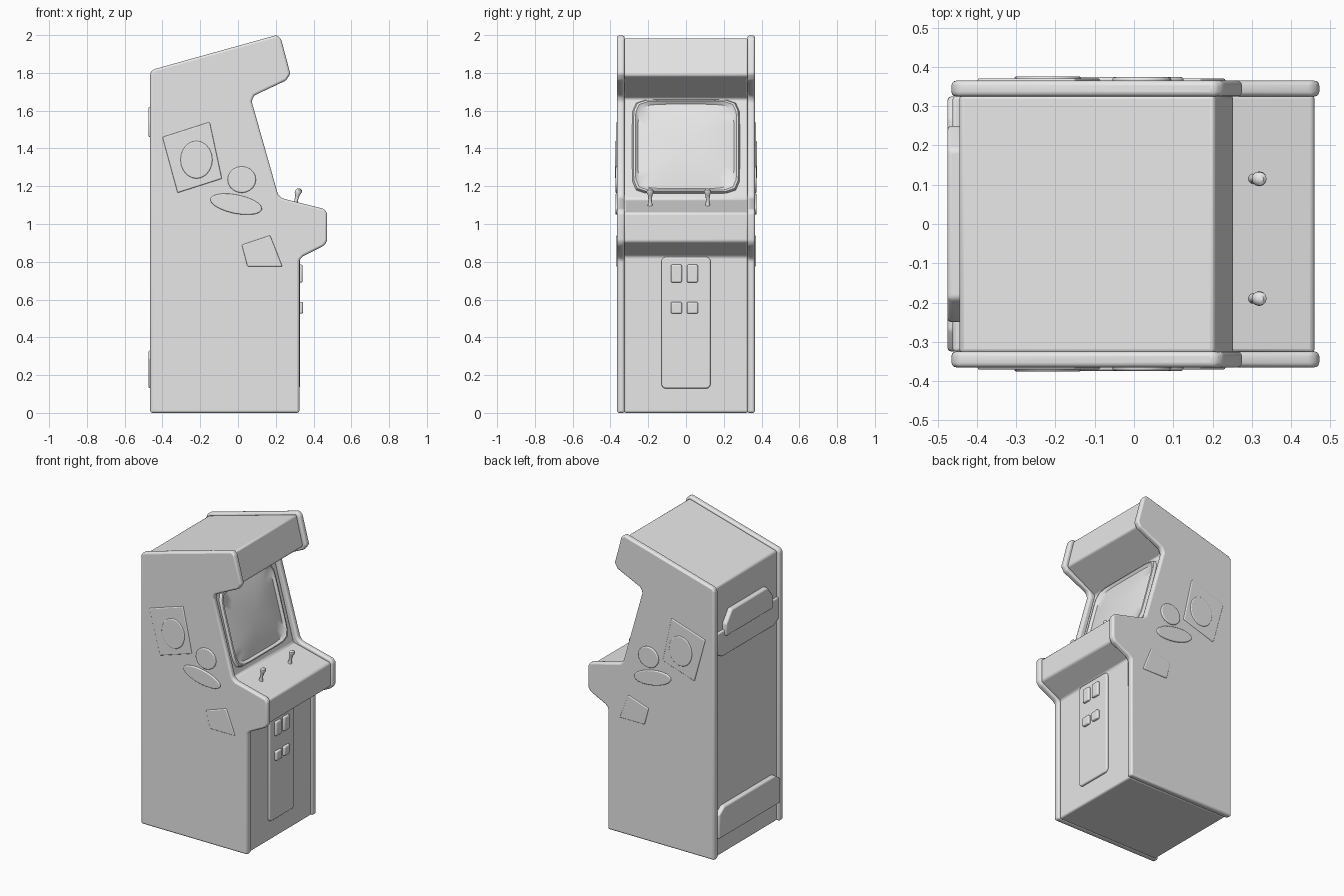
import bpy, bmesh, math
from mathutils import Vector

if "Cube" in bpy.data.objects:
    bpy.data.objects.remove(bpy.data.objects["Cube"])

grey = bpy.data.materials.new("light_grey")
grey.diffuse_color = (0.8, 0.8, 0.8, 1)
grey.use_nodes = True
grey.node_tree.nodes["Principled BSDF"].inputs["Base Color"].default_value = grey.diffuse_color


def finish(name, bm, bevel=0.0, mirror=False, segments=3):
    bmesh.ops.recalc_face_normals(bm, faces=bm.faces)
    me = bpy.data.meshes.new(name)
    bm.to_mesh(me)
    bm.free()
    me.materials.append(grey)
    ob = bpy.data.objects.new(name, me)
    bpy.context.collection.objects.link(ob)
    if bevel:
        b = ob.modifiers.new("bevel", 'BEVEL')
        b.width, b.segments = bevel, segments
        b.limit_method, b.angle_limit = 'ANGLE', math.radians(25)
    if mirror:
        m = ob.modifiers.new("mirror", 'MIRROR')
        m.use_axis = (False, True, False)
    bpy.ops.object.select_all(action='DESELECT')
    bpy.context.view_layer.objects.active = ob
    ob.select_set(True)
    bpy.ops.object.shade_smooth_by_angle(angle=math.radians(40))
    return ob


def prism(name, pts, lo, hi, bevel=0.0, mirror=False, along='y'):
    """Outline in (x, z) extruded along y, or in (y, z) extruded along x."""
    bm = bmesh.new()
    place = (lambda a, b, d: (a, d, b)) if along == 'y' else (lambda a, b, d: (d, a, b))
    rings = [[bm.verts.new(place(a, b, d)) for a, b in pts] for d in (lo, hi)]
    bm.faces.new(rings[0])
    bm.faces.new(rings[1])
    n = len(pts)
    for i in range(n):
        j = (i + 1) % n
        bm.faces.new((rings[0][i], rings[0][j], rings[1][j], rings[1][i]))
    return finish(name, bm, bevel, mirror)


def rect(a0, a1, b0, b1):
    return [(a0, b0), (a1, b0), (a1, b1), (a0, b1)]


def oval(cx, cz, rx, rz, tilt=0.0, n=20):
    out = []
    for i in range(n):
        t = math.tau * i / n
        u, v = rx * math.cos(t), rz * math.sin(t)
        out.append((cx + u * math.cos(tilt) - v * math.sin(tilt),
                    cz + u * math.sin(tilt) + v * math.cos(tilt)))
    return out


# Side panels, standing slightly proud of the body
side = [(-0.465, 0), (0.325, 0), (0.325, 0.81), (0.345, 0.83), (0.455, 0.885), (0.472, 0.91),
        (0.472, 1.06), (0.455, 1.08), (0.235, 1.135), (0.212, 1.155), (0.072, 1.65), (0.085, 1.68),
        (0.255, 1.76), (0.277, 1.795), (0.228, 1.98), (0.205, 2.0), (-0.45, 1.818), (-0.465, 1.80)]
prism("side_panel", side, 0.325, 0.365, 0.012, True)

# Body between the panels
body = [(-0.445, 0), (0.313, 0), (0.313, 0.83), (0.46, 0.905), (0.46, 1.06),
        (0.185, 1.128), (0.04, 1.665), (0.255, 1.785), (0.205, 1.985), (-0.445, 1.805)]
prism("cabinet_body", body, -0.33, 0.33, 0.012)

# Screen surround and bulging glass, lofted from rounded rectangles
bm = bmesh.new()
up = Vector((-0.145, 0, 0.537)).normalized()
out = Vector((up.z, 0, -up.x))
centre = Vector((0.110, 0, 1.41))
N = 48
loops = [(0.285, 0.258, -0.002, 9), (0.278, 0.252, 0.016, 9), (0.268, 0.244, 0.018, 9),
         (0.254, 0.231, 0.004, 7), (0.20, 0.18, 0.012, 5), (0.12, 0.11, 0.019, 3),
         (0.05, 0.045, 0.022, 2)]
rings = []
for w, h, d, p in loops:
    ring = []
    for i in range(N):
        t = math.tau * i / N
        c, s = math.cos(t), math.sin(t)
        r = (abs(c) ** p + abs(s) ** p) ** (-1 / p)
        ring.append(bm.verts.new(centre + Vector((0, w * c * r, 0)) + up * h * s * r + out * d))
    rings.append(ring)
for a, b in zip(rings, rings[1:]):
    for i in range(N):
        j = (i + 1) % N
        bm.faces.new((a[i], a[j], b[j], b[i]))
bm.faces.new(rings[-1])
bm.faces.new(rings[0][::-1])
finish("screen", bm)

# Joysticks: tapered shaft with a ball
for n, y in enumerate((-0.19, 0.115)):
    bm = bmesh.new()
    spine = [(0.302, 1.08, 0.016), (0.304, 1.105, 0.012), (0.308, 1.125, 0.009),
             (0.315, 1.152, 0.012), (0.319, 1.168, 0.019), (0.321, 1.18, 0.017),
             (0.322, 1.187, 0.008)]
    rings = [[bm.verts.new((x + r * math.cos(math.tau * i / 12),
                            y + r * math.sin(math.tau * i / 12), z)) for i in range(12)]
             for x, z, r in spine]
    for a, b in zip(rings, rings[1:]):
        for i in range(12):
            bm.faces.new((a[i], a[(i + 1) % 12], b[(i + 1) % 12], b[i]))
    bm.faces.new(rings[0])
    bm.faces.new(rings[-1])
    finish("joystick_%d" % (n + 1), bm)

# Coin door with four coin slots
door = [(-0.13, 0.145), (-0.115, 0.13), (0.115, 0.13), (0.13, 0.145),
        (0.13, 0.81), (0.115, 0.825), (-0.115, 0.825), (-0.13, 0.81)]
prism("coin_door", door, 0.30, 0.327, 0.007, along='x')
for y0, y1 in ((-0.08, -0.022), (0.005, 0.063)):
    prism("coin_slot", rect(y0, y1, 0.69, 0.785), 0.31, 0.342, 0.008, along='x')
    prism("coin_return", rect(y0, y1, 0.525, 0.587), 0.31, 0.344, 0.008, along='x')

# Back: upper hatch with raised handle, lower kick plate
prism("back_hatch", [(-0.325, 1.36), (-0.27, 1.33), (0.27, 1.33), (0.325, 1.36),
                     (0.325, 1.50), (-0.325, 1.50)], -0.462, -0.43, 0.008, along='x')
prism("back_handle", [(-0.25, 1.46), (0.25, 1.46), (0.25, 1.54), (0.19, 1.62),
                      (-0.19, 1.62), (-0.25, 1.54)], -0.475, -0.43, 0.01, along='x')
prism("back_kick_plate", [(-0.325, 0.13), (0.325, 0.13), (0.325, 0.29), (0.27, 0.33),
                          (-0.27, 0.33), (-0.325, 0.29)], -0.475, -0.43, 0.01, along='x')

# Shallow raised artwork on both sides
art = [("art_square", [(-0.40, 1.46), (-0.15, 1.54), (-0.085, 1.24), (-0.32, 1.165)], 0.371),
       ("art_disc", oval(-0.22, 1.34, 0.085, 0.10), 0.376),
       ("art_head", oval(0.02, 1.235, 0.075, 0.07), 0.374),
       ("art_cloud", oval(-0.01, 1.105, 0.14, 0.05, -0.2), 0.374),
       ("art_card", [(0.02, 0.89), (0.17, 0.94), (0.235, 0.775), (0.05, 0.775)], 0.371)]
for name, pts, top in art:
    prism(name, pts, 0.355, top, 0.006, True)
